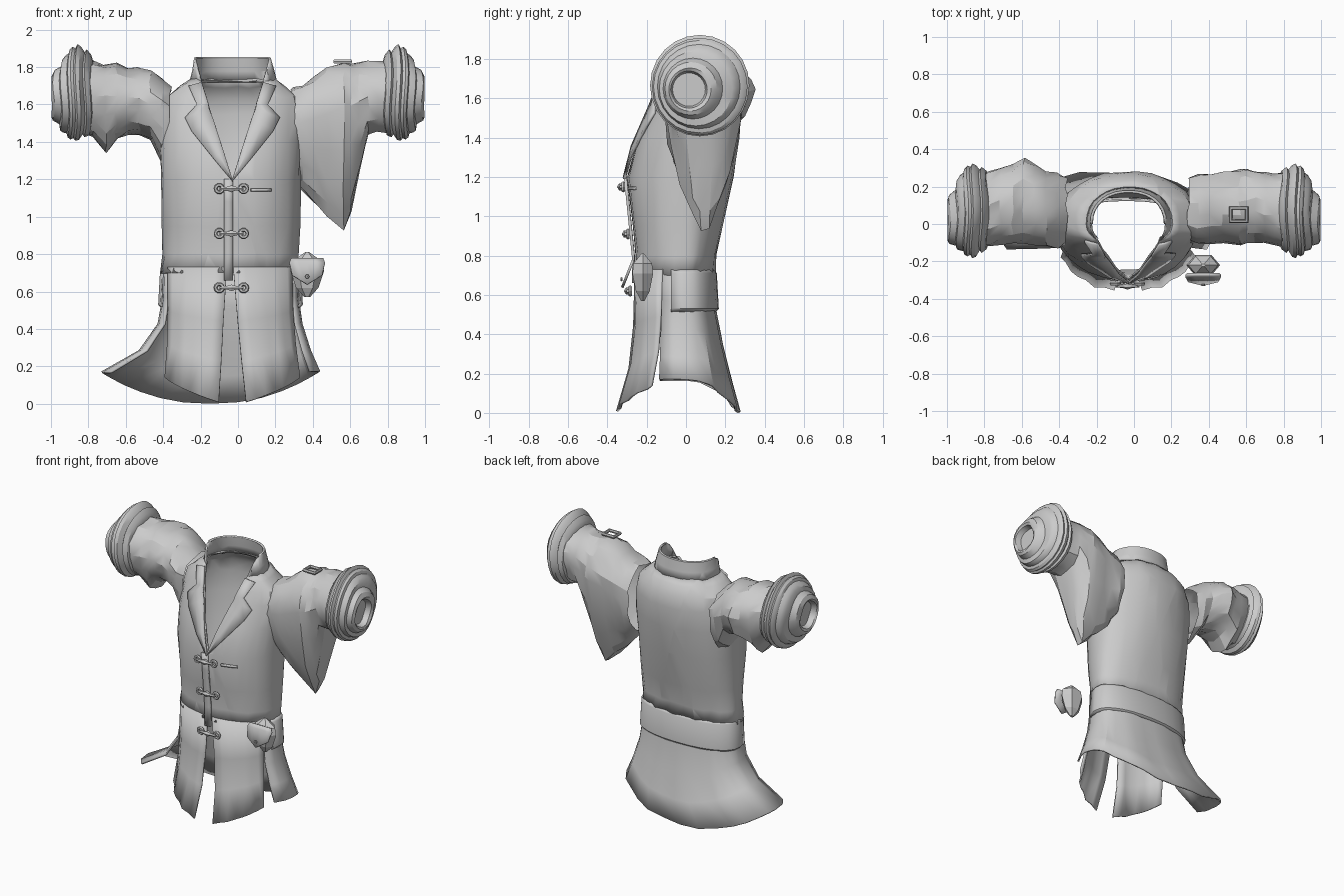
import bpy, bmesh, math, random
from math import sin, cos, radians, pi

if "Cube" in bpy.data.objects:
    bpy.data.objects.remove(bpy.data.objects["Cube"])
random.seed(4)


def finish(name, bm, thick=0.0, angle=28):
    bmesh.ops.recalc_face_normals(bm, faces=bm.faces)
    me = bpy.data.meshes.new(name)
    bm.to_mesh(me)
    bm.free()
    ob = bpy.data.objects.new(name, me)
    bpy.context.collection.objects.link(ob)
    bpy.ops.object.select_all(action='DESELECT')
    ob.select_set(True)
    bpy.context.view_layer.objects.active = ob
    if thick:
        m = ob.modifiers.new("Thickness", 'SOLIDIFY')
        m.thickness = thick
        m.offset = -1
    bpy.ops.object.shade_smooth_by_angle(angle=radians(angle))
    return ob


def loft(rows, closed=True, jitter=0.0, caps=False):
    bm = bmesh.new()
    vs = [[bm.verts.new([c + random.uniform(-jitter, jitter) for c in p]) for p in r] for r in rows]
    n = len(rows[0])
    for a, b in zip(vs, vs[1:]):
        for i in range(n if closed else n - 1):
            j = (i + 1) % n
            bm.faces.new((a[i], a[j], b[j], b[i]))
    if caps:
        bm.faces.new(vs[0])
        bm.faces.new(vs[-1])
    return bm


def section(a, xl, xr, yf, yb, yc=0.0, n=2.2):
    c, s = cos(radians(a)), sin(radians(a))
    x = (xl + xr) / 2 + (xr - xl) / 2 * math.copysign(abs(c) ** (2 / n), c)
    y = yc + (yb - yc if s > 0 else yf - yc) * abs(s) ** (2 / n)
    return x, y


def lerp_table(t, v):
    for a, b in zip(t, t[1:]):
        if a[0] <= v <= b[0]:
            k = (v - a[0]) / (b[0] - a[0])
            return [p + (q - p) * k for p, q in zip(a[1:], b[1:])]
    return list(t[-1][1:] if v > t[0][0] else t[0][1:])


# z, left, right, front, back
BODY = [(0.70, -.415, .325, -.26, .15), (0.80, -.40, .325, -.26, .155), (0.95, -.405, .33, -.275, .185),
        (1.2, -.415, .335, -.30, .24), (1.4, -.42, .34, -.25, .27), (1.55, -.41, .34, -.18, .28),
        (1.64, -.38, .32, -.15, .265), (1.70, -.31, .25, -.125, .23), (1.74, -.25, .20, -.11, .19)]
COLLAR = [(1.72, -.26, .21, -.12, .20), (1.78, -.245, .195, -.12, .19),
          (1.85, -.235, .175, -.12, .18), (1.855, -.225, .165, -.11, .17)]
SLOPE, VX, VZ = 0.32, -0.03, 1.2


def front(x, z, off=0.012):
    xl, xr, yf, yb = lerp_table(BODY, z)
    k = min(1, abs((x - (xl + xr) / 2) / ((xr - xl) / 2)))
    return (x, yf * (1 - k ** 2.2) ** (1 / 2.2) - off, z)


def cut_neck(bm):
    for s in (-1, 1):
        bmesh.ops.bisect_plane(bm, geom=bm.verts[:] + bm.edges[:] + bm.faces[:],
                               plane_co=(VX, 0, VZ), plane_no=(1, 0, -s * SLOPE))
    gone = []
    for f in bm.faces:
        c = f.calc_center_median()
        if c.y < 0.01 and c.z > VZ and abs(c.x - VX) < (c.z - VZ) * SLOPE:
            gone.append(f)
    bmesh.ops.delete(bm, geom=gone, context='FACES')


# Jacket body and stand collar, opened by the V neck
for name, table, jit in (("jacket_body", BODY, .005), ("stand_collar", COLLAR, 0)):
    zs = [t[0] for t in table]
    rows = [[(*section(i * 12, *lerp_table(table, z)), z) for i in range(30)] for z in zs]
    bm = loft(rows, jitter=jit)
    cut_neck(bm)
    finish(name, bm, 0.012)

# Back skirt with flared tail: u, left, right, front, back
BACK = [(0, -.40, .32, -.26, .135), (.3, -.405, .325, -.27, .155), (.55, -.43, .345, -.28, .19),
        (.8, -.53, .39, -.29, .235), (1, -.73, .44, -.30, .275)]
rows = []
for t in BACK:
    row = []
    for i in range(19):
        a = -25 + 230 * i / 18
        x, y = section(a, *t[1:])
        hem = .17 * (1 - max(0, sin(radians(a))) ** 2)
        row.append((x, y + .01 * sin(i * 2.1) * t[0], .74 + (hem + .003 - .74) * t[0]))
    rows.append(row)
finish("back_skirt", loft(rows, False), 0.012)

# Waist band across the back
rows = []
for z, o in ((.73, .0), (.71, .012), (.53, .022), (.51, .004)):
    rows.append([(*section(-15 + 210 * i / 16, -.405 - o, .325 + o, -.26, .145 + o), z) for i in range(17)])
finish("back_waist_band", loft(rows, False), 0.008)

# Two front skirt panels
FRONT = [(0, -.41, .325, -.262, .15), (.4, -.41, .33, -.27, .15), (.7, -.415, .345, -.295, .15),
         (1, -.43, .37, -.36, .15)]
for side, name in ((-1, "front_skirt_left"), (1, "front_skirt_right")):
    rows = []
    for t in FRONT:
        row = []
        for i in range(8):
            d = 2 + 7 * t[0] + (62 - 7 * t[0]) * i / 7
            x, y = section(270 + side * d, *t[1:])
            row.append((x, y + .01 * sin(i * 2.4) * t[0], .73 + (.01 + .13 * i / 7 - .73) * t[0]))
        rows.append(row)
    finish(name, loft(rows, False), 0.012)

# Lapels, placket and chest pocket lying on the front surface
for s, name in ((-1, "lapel_left"), (1, "lapel_right")):
    outline = [(0, 1.19, 0, 1.2), (.1, 1.31, .05, 1.36), (.22, 1.46, .105, 1.53),
               (.255, 1.53, .125, 1.58), (.19, 1.60, .13, 1.61), (.235, 1.70, .165, 1.72)]
    rows = []
    for xo, zo, xi, zi in outline:
        rows.append([front(VX + s * (xo + (xi - xo) * k), zo + (zi - zo) * k, .022) for k in (0, .5, 1)])
    finish(name, loft(rows, False), 0.014)
finish("placket", loft([[front(x, z, .016) for x in (-.075, -.05, -.028)]
                        for z in (.66, .8, .95, 1.08, 1.2)], False), 0.015)
finish("chest_pocket", loft([[front(.07 + .027 * i, z, .012) for i in range(5)]
                             for z in (1.135, 1.15)], False), 0.012)


# Sleeves: x, centre y, half depth, centre z, top, bottom
def sleeve(name, table):
    rows = []
    for k, (x, yc, ry, zc, zt, zb) in enumerate(table):
        row = []
        for i in range(18):
            c, s = cos(i * pi / 9), sin(i * pi / 9)
            deep = max(0, (zc - zb) - .25)
            y = yc + ry * c * (1 - min(.5, deep) * abs(s) if s < 0 else 1)
            fold = 1 + .035 * sin(i * 2.3 + k * 1.9)
            row.append((x, yc + (y - yc) * fold, zc + (zt - zc if s > 0 else zc - zb) * s))
        rows.append(row)
    finish(name, loft(rows, jitter=.009), angle=24)


sleeve("draped_sleeve", [
    (.29, .08, .17, 1.5, 1.69, 1.22), (.34, .08, .19, 1.5, 1.71, 1.15), (.41, .08, .19, 1.52, 1.75, 1.07),
    (.48, .09, .19, 1.55, 1.80, 1.00), (.565, .09, .20, 1.58, 1.82, .925), (.60, .10, .20, 1.6, 1.82, 1.02),
    (.65, .10, .19, 1.62, 1.83, 1.24), (.70, .09, .19, 1.64, 1.83, 1.44), (.75, .08, .19, 1.65, 1.84, 1.45),
    (.81, .075, .20, 1.65, 1.84, 1.45)])
sleeve("gathered_sleeve", [
    (-.36, .07, .18, 1.55, 1.70, 1.26), (-.41, .07, .20, 1.57, 1.73, 1.29), (-.47, .08, .20, 1.6, 1.79, 1.41),
    (-.53, .11, .21, 1.63, 1.80, 1.44), (-.59, .12, .225, 1.64, 1.80, 1.44), (-.65, .11, .21, 1.64, 1.82, 1.41),
    (-.71, .10, .20, 1.64, 1.82, 1.34), (-.77, .08, .20, 1.65, 1.83, 1.43), (-.82, .075, .20, 1.65, 1.83, 1.44)])

# Layered cuffs: x, centre y, centre z, radius
CUFF = [(.78, .075, 1.65, .18), (.79, .075, 1.65, .215), (.815, .075, 1.66, .235), (.825, .075, 1.66, .22),
        (.845, .07, 1.66, .25), (.865, .07, 1.665, .258), (.875, .07, 1.66, .24), (.89, .07, 1.66, .248),
        (.905, .065, 1.66, .235), (.91, .065, 1.66, .215), (.93, .06, 1.655, .205), (.945, .05, 1.65, .19),
        (.95, .035, 1.65, .155), (.985, .025, 1.65, .135), (1.0, .02, 1.645, .11), (.99, .015, 1.645, .095),
        (.95, .015, 1.645, .085)]
for s, name in ((-1, "cuff_left"), (1, "cuff_right")):
    rows = [[(s * min(.998, x + .006 * sin(3 * a)), yc + r * .98 * cos(a), zc + r * sin(a))
             for a in (i * pi / 12 for i in range(24))] for x, yc, zc, r in CUFF]
    finish(name, loft(rows, caps=True))


# Ring helper used by the fastenings and the shoulder buckle
def ring(name, loc, rx, ry, tube, rot=0, n=10):
    rows = []
    for i in range(n + 1):
        a = 2 * pi * i / n + (pi / 4 if n == 4 else 0)
        rows.append([(loc[0] + (rx + tube * cos(b)) * cos(a),
                      loc[1] + (tube * sin(b) if rot else (ry + tube * cos(b)) * sin(a)),
                      loc[2] + ((ry + tube * cos(b)) * sin(a) if rot else tube * sin(b)))
                     for b in (j * pi / 3 for j in range(6))])
    finish(name, loft(rows))


# Three toggle fastenings
for k, z in enumerate((1.15, .91, .62)):
    y = front(-.03, max(z, .7))[1] - .012
    for s in (-1, 1):
        ring(f"toggle_loop_{k}_{s}", (-.035 + s * .065, y, z), .02, .02, .010, 1)
    rows = [[(x, y - .012 + r * cos(b), z + r * sin(b)) for b in (j * pi / 3 for j in range(6))]
            for x, r in ((-.10, .008), (-.06, .011), (-.035, .02), (-.01, .011), (.03, .008))]
    finish(f"toggle_bar_{k}", loft(rows, caps=True))

# Buckle on the draped sleeve
ring("shoulder_buckle", (.56, .05, 1.83), .06, .05, .012, 0, 4)

# Hip pouch, flap and stud
rows = [[(.37 + r * cos(a), -.22 + r * .68 * sin(a), z) for a in (i * pi / 3 for i in range(6))]
        for z, r in ((.57, .015), (.62, .06), (.71, .09), (.76, .08), (.81, .012))]
finish("pouch", loft(rows, caps=True), angle=10)
rows = [[(.37 + k * w, -.275 - (.78 - z + d * (1 - abs(k))) * .4, z - d * (1 - abs(k))) for k in (-1, -.5, 0, .5, 1)]
        for z, w, d in ((.78, .085, 0), (.755, .095, 0), (.69, .08, .05))]
finish("pouch_flap", loft(rows, False), 0.014)
ring("pouch_stud", (.37, -.327, .68), .006, .006, .006, 1, 6)
